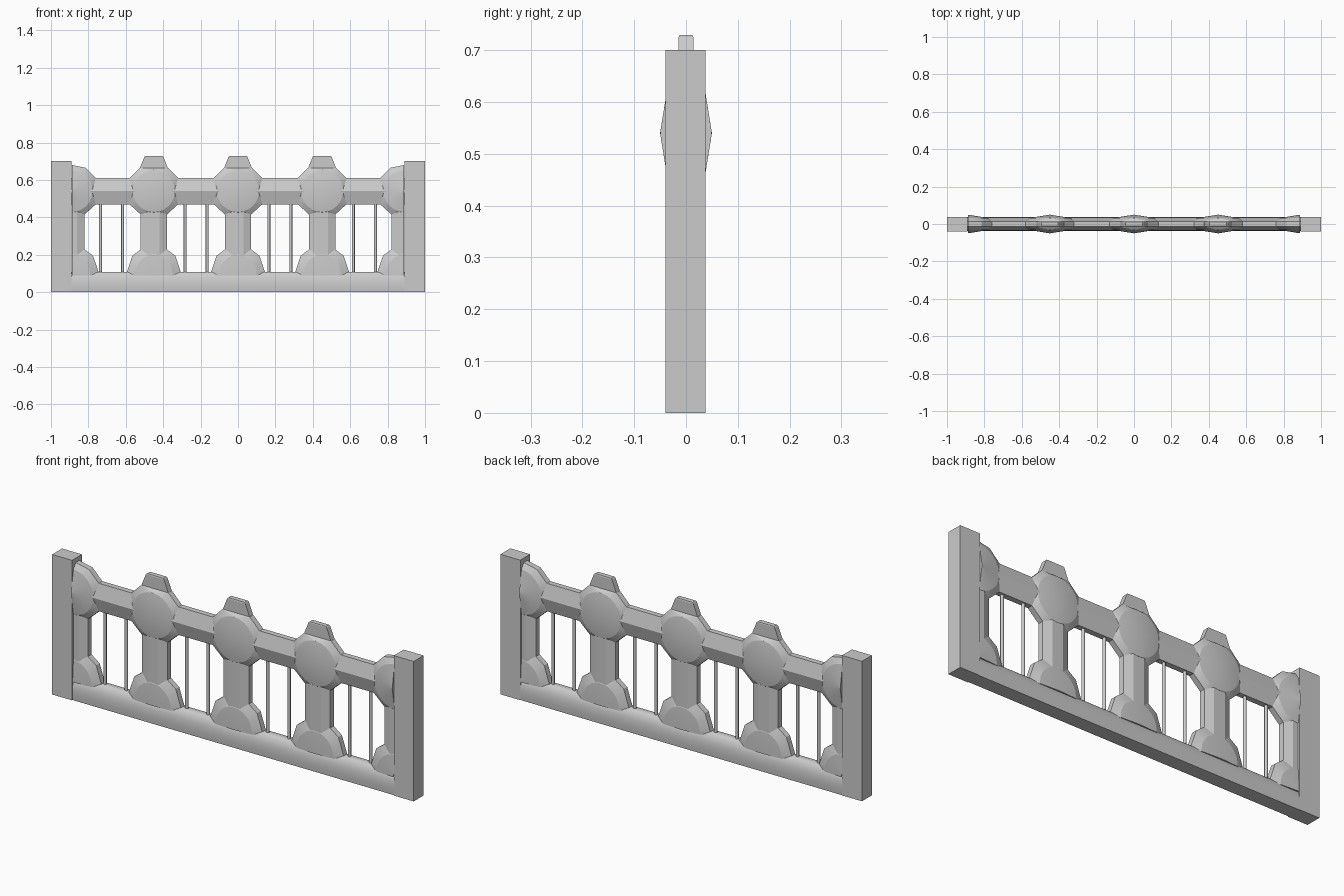
import bpy, bmesh, math

if "Cube" in bpy.data.objects:
    bpy.data.objects.remove(bpy.data.objects["Cube"])

EDGE = 0.014    # half thickness of the thin outer rims
INNER = 0.888   # inner face of the end posts


def finish(bm, name, smooth=None):
    bmesh.ops.recalc_face_normals(bm, faces=bm.faces[:])
    me = bpy.data.meshes.new(name)
    bm.to_mesh(me)
    bm.free()
    ob = bpy.data.objects.new(name, me)
    bpy.context.collection.objects.link(ob)
    if smooth:
        bpy.ops.object.select_all(action='DESELECT')
        ob.select_set(True)
        bpy.context.view_layer.objects.active = ob
        bpy.ops.object.shade_smooth_by_angle(angle=math.radians(smooth))
    return ob


def hull(name, pts, cut_z=None, smooth=None):
    """Convex solid around points, clipped at the end posts."""
    bm = bmesh.new()
    for p in pts:
        bm.verts.new(p)
    res = bmesh.ops.convex_hull(bm, input=bm.verts[:])
    junk = [v for v in set(res["geom_interior"] + res["geom_unused"])
            if isinstance(v, bmesh.types.BMVert) and v.is_valid]
    bmesh.ops.delete(bm, geom=junk, context='VERTS')
    bmesh.ops.dissolve_limit(bm, angle_limit=0.01, verts=bm.verts[:], edges=bm.edges[:])
    planes = [((INNER, 0, 0), (1, 0, 0)), ((-INNER, 0, 0), (-1, 0, 0))]
    if cut_z is not None:
        planes.append(((0, 0, cut_z), (0, 0, -1)))
    for co, no in planes:
        r = bmesh.ops.bisect_plane(bm, geom=bm.verts[:] + bm.edges[:] + bm.faces[:],
                                   plane_co=co, plane_no=no, clear_outer=True)
        edges = [e for e in r["geom_cut"] if isinstance(e, bmesh.types.BMEdge)]
        if edges:
            bmesh.ops.contextual_create(bm, geom=edges)
    return finish(bm, name, smooth)


def both(x, z, y):
    return [(x, -y, z), (x, y, z)]


def boss(name, cx, cz, outline, r, ring_y, apex_y, cut_z=None):
    """Double-sided shallow dome with a bevel down to a faceted rim."""
    pts = []
    for x, z in outline:
        pts += both(cx + x, cz + z, EDGE) + both(cx - x, cz + z, EDGE)
    for i in range(24):
        a = math.tau * i / 24
        pts += both(cx + r * math.cos(a), cz + r * math.sin(a), ring_y)
    pts += both(cx, cz, apex_y)
    return hull(name, pts, cut_z, 15)


def extrude_x(name, profile, x0, x1, smooth=None):
    bm = bmesh.new()
    a = [bm.verts.new((x0, y, z)) for y, z in profile]
    b = [bm.verts.new((x1, y, z)) for y, z in profile]
    n = len(a)
    bm.faces.new(a)
    bm.faces.new(b[::-1])
    for i in range(n):
        bm.faces.new((a[i], b[i], b[(i + 1) % n], a[(i + 1) % n]))
    return finish(bm, name, smooth)


# end posts
for s in (-1, 1):
    extrude_x("end_post", [(-.04, 0), (.038, 0), (.038, .7), (-.04, .7)],
              min(s, s * .89), max(s, s * .89))

# bottom rail with rounded sides
side = [(.036, 0), (.038, .025), (.038, .05), (.035, .072), (.029, .091), (.019, .105), (.014, .109)]
extrude_x("bottom_rail", side + [(-y, z) for y, z in side[::-1]], -.89, .89, 40)

# top rail, six-sided with a ridge at mid height
extrude_x("top_rail", [(-EDGE, .47), (EDGE, .47), (.034, .54), (EDGE, .61),
                       (-EDGE, .61), (-.034, .54)], -.89, .89)

for cx in (-.89, -.45, 0, .45, .89):
    # pillar
    pts = []
    for z in (.09, .5):
        for s in (-1, 1):
            pts += both(cx + s * .07, z, EDGE) + both(cx + s * .03, z, .031)
    hull("pillar", pts)

    # domed hub on the top rail
    rim = [(.07, -.125), (.13, -.07), (.13, .07), (.075, .125)]
    if abs(cx) > .8:
        rim.append((0, .14))
    boss("hub", cx, .54, rim, .112, .032, .05)

    # tapered crest above the inner hubs
    if abs(cx) < .8:
        pts = []
        for x, z, y in ((.08, .65, EDGE), (.07, .67, EDGE), (.05, .725, EDGE), (.045, .729, .012)):
            pts += both(cx + x, z, y) + both(cx - x, z, y)
        hull("crest", pts)

    # half-round foot on the bottom rail
    boss("foot", cx, .10, [(.065, .132), (.115, .095), (.147, 0), (.147, -.03)],
         .1, .032, .038, .09)

# thin bars between the pillars
for cx in (-.676, -.224, .224, .676):
    for s in (-1, 1):
        bm = bmesh.new()
        bmesh.ops.create_cone(bm, cap_ends=True, segments=8, radius1=.008, radius2=.008, depth=.39)
        bmesh.ops.translate(bm, verts=bm.verts, vec=(cx + s * .059, 0, .29))
        finish(bm, "thin_bar", 50)
